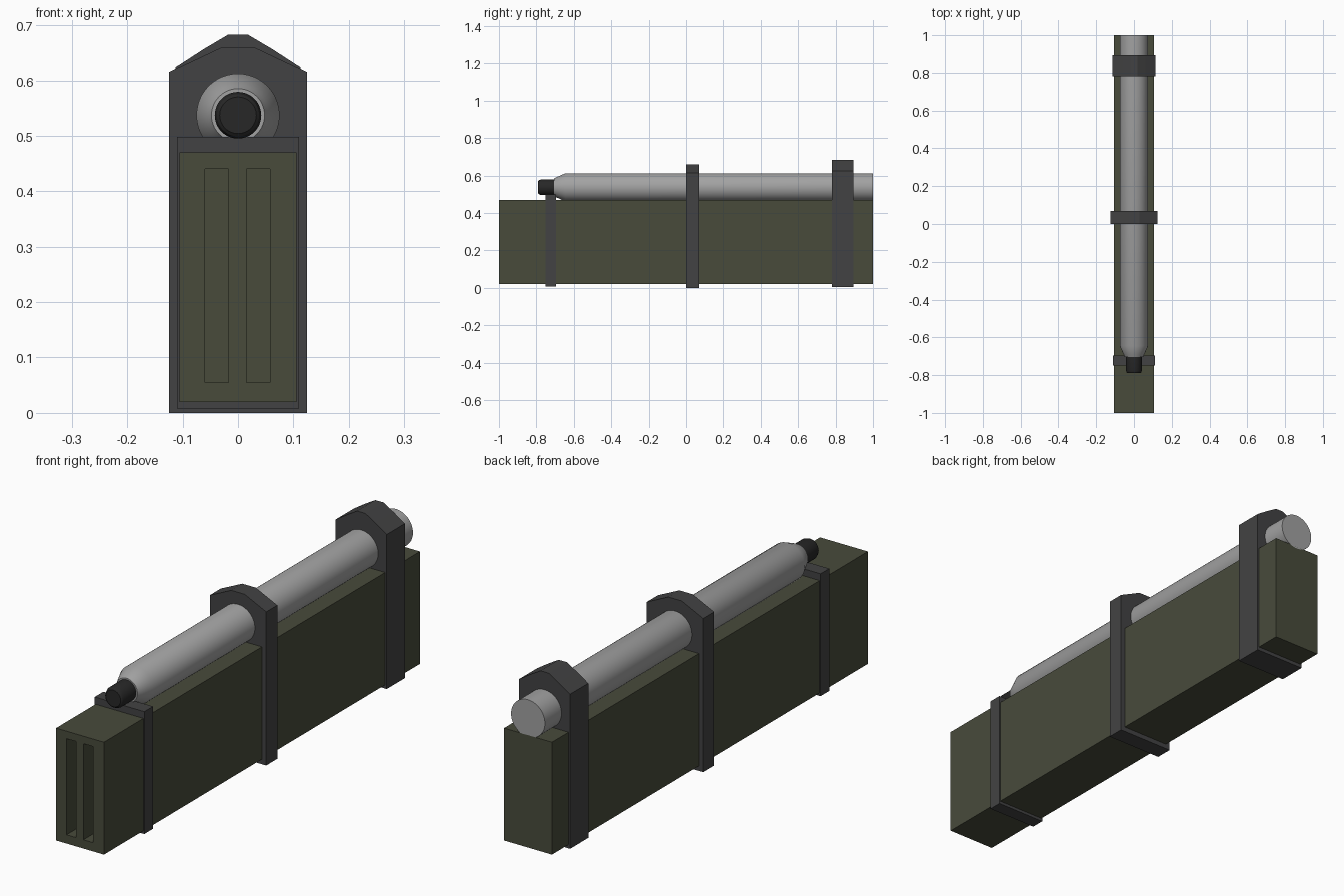
import bpy, bmesh, math

if "Cube" in bpy.data.objects:
    bpy.data.objects.remove(bpy.data.objects["Cube"])


def material(name, rgb):
    m = bpy.data.materials.new(name)
    m.diffuse_color = (*rgb, 1)
    m.use_nodes = True
    m.node_tree.nodes["Principled BSDF"].inputs["Base Color"].default_value = m.diffuse_color
    return m


OLIVE = material("olive", (0.065, 0.07, 0.044))
DARK = material("dark_grey", (0.055, 0.055, 0.056))
BLACK = material("black", (0.02, 0.02, 0.02))
GREY = material("grey", (0.36, 0.36, 0.36))


def make_object(name, bm, mat):
    bmesh.ops.recalc_face_normals(bm, faces=bm.faces[:])
    me = bpy.data.meshes.new(name)
    bm.to_mesh(me)
    bm.free()
    ob = bpy.data.objects.new(name, me)
    bpy.context.collection.objects.link(ob)
    if mat:
        me.materials.append(mat)
    return ob


def extrude_profile(name, points, y0, y1, mat):
    """Extrude an x/z outline from y0 to y1."""
    bm = bmesh.new()
    face = bm.faces.new([bm.verts.new((x, y0, z)) for x, z in points])
    ext = bmesh.ops.extrude_face_region(bm, geom=[face])["geom"]
    bmesh.ops.translate(bm, vec=(0, y1 - y0, 0),
                        verts=[v for v in ext if isinstance(v, bmesh.types.BMVert)])
    return make_object(name, bm, mat)


def rect(x0, x1, z0, z1):
    return [(x0, z0), (x1, z0), (x1, z1), (x0, z1)]


def strap_outline(half, z0, crown):
    """Symmetric outline: straight sides with a faceted crown."""
    right = [(half, z0)] + crown
    return right + [(-x, z) for x, z in reversed(right)]


def turned(name, profile, zc, mat, sides=48):
    """Revolve (y, radius) rings about the y axis at height zc, with end caps."""
    bm = bmesh.new()
    rings = [[bm.verts.new((r * math.cos(a), y, zc + r * math.sin(a)))
              for a in (2 * math.pi * i / sides for i in range(sides))]
             for y, r in profile]
    for a, b in zip(rings, rings[1:]):
        for i in range(sides):
            j = (i + 1) % sides
            bm.faces.new((a[i], a[j], b[j], b[i]))
    bm.faces.new(rings[0])
    bm.faces.new(rings[-1])
    ob = make_object(name, bm, mat)
    bpy.ops.object.select_all(action='DESELECT')
    ob.select_set(True)
    bpy.context.view_layer.objects.active = ob
    bpy.ops.object.shade_smooth_by_angle(angle=math.radians(25))
    return ob


# Long box body with two vertical slots in the front face
body = extrude_profile("body", rect(-0.106, 0.106, 0.02, 0.47), -1, 1, OLIVE)
for x0, x1 in ((-0.06, -0.017), (0.015, 0.058)):
    cutter = extrude_profile("slot_cutter", rect(x0, x1, 0.055, 0.44), -1.05, -0.9, OLIVE)
    cutter.hide_render = True
    mod = body.modifiers.new("slot", 'BOOLEAN')
    mod.operation = 'DIFFERENCE'
    mod.solver = 'EXACT'
    mod.object = cutter
    bpy.context.view_layer.objects.active = body
    bpy.ops.object.modifier_apply(modifier=mod.name)
    bpy.data.objects.remove(cutter)

# Tube with tapered nose, and its dark cap
turned("tube", [(-0.705, 0.048), (-0.69, 0.055), (-0.645, 0.075), (1, 0.075)], 0.537, GREY)
turned("nose_cap", [(-0.79, 0.033), (-0.786, 0.038), (-0.775, 0.042), (-0.69, 0.042)],
       0.537, BLACK)

# Three straps around the body
extrude_profile("front_strap", rect(-0.11, 0.11, 0.008, 0.498), -0.75, -0.695, DARK)
extrude_profile("middle_strap", strap_outline(
    0.125, 0.0, [(0.125, 0.615), (0.07, 0.641), (0.03, 0.66)]), 0.0, 0.07, DARK)
extrude_profile("rear_strap", strap_outline(
    0.113, 0.005, [(0.113, 0.624), (0.062, 0.657), (0.018, 0.683)]), 0.78, 0.895, DARK)
